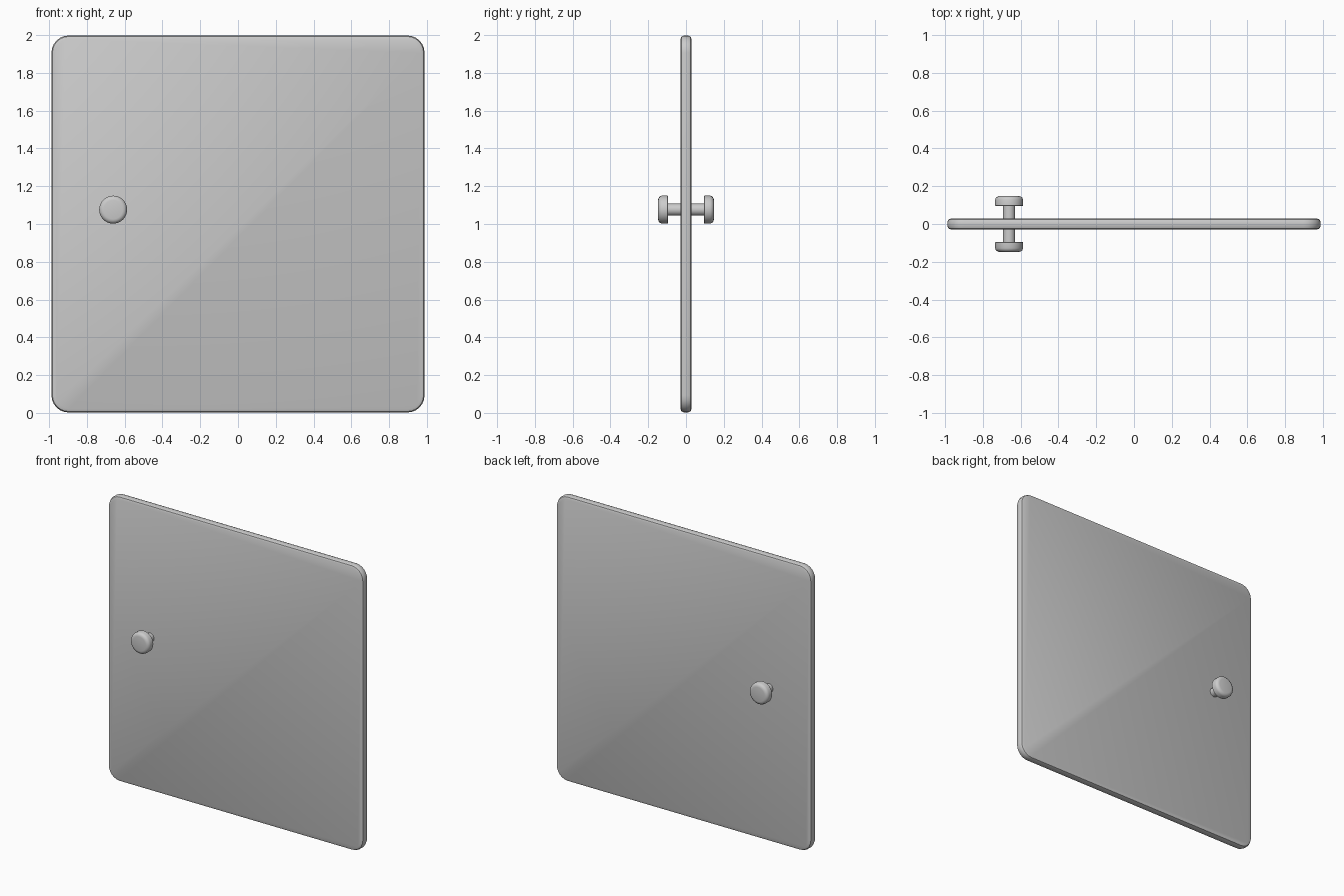
import bpy, bmesh, math

if "Cube" in bpy.data.objects:
    bpy.data.objects.remove(bpy.data.objects["Cube"])

W, H, T = 1.975, 1.995, 0.058      # panel size
KX, KZ = -0.661, 1.076             # knob position


def finish(name, bm, angle=25):
    bmesh.ops.recalc_face_normals(bm, faces=bm.faces[:])
    me = bpy.data.meshes.new(name)
    bm.to_mesh(me)
    bm.free()
    ob = bpy.data.objects.new(name, me)
    bpy.context.collection.objects.link(ob)
    bpy.ops.object.select_all(action='DESELECT')
    ob.select_set(True)
    bpy.context.view_layer.objects.active = ob
    bpy.ops.object.shade_smooth_by_angle(angle=math.radians(angle))
    return ob


# Door panel: rounded corners, then softened rim on both faces
bm = bmesh.new()
bmesh.ops.create_cube(bm, size=1)
for v in bm.verts:
    v.co = (v.co.x * W, v.co.y * T, v.co.z * H + 1.0)
corners = [e for e in bm.edges if abs(e.verts[0].co.y - e.verts[1].co.y) > 0.01]
bmesh.ops.bevel(bm, geom=corners, offset=0.09, segments=6, profile=0.5, affect='EDGES')
rim = [e for e in bm.edges if abs(e.verts[0].co.y - e.verts[1].co.y) < 0.001]
bmesh.ops.bevel(bm, geom=rim, offset=0.018, segments=2, profile=0.5, affect='EDGES')
finish("door_panel", bm)


# Knobs: lathed profile of (radius, distance from the panel centre)
profile = [(0.032, 0.0), (0.032, 0.094), (0.070, 0.094), (0.074, 0.098),
           (0.074, 0.128), (0.070, 0.139), (0.060, 0.146), (0.050, 0.148)]


def knob(name, side, n=32):
    bm = bmesh.new()
    rings = []
    for r, d in profile:
        rings.append([bm.verts.new((KX + r * math.cos(2 * math.pi * i / n), side * d,
                                    KZ + r * math.sin(2 * math.pi * i / n)))
                      for i in range(n)])
    for a, b in zip(rings, rings[1:]):
        for i in range(n):
            j = (i + 1) % n
            bm.faces.new((a[i], a[j], b[j], b[i]))
    bm.faces.new(rings[-1])
    bm.faces.new(rings[0])
    finish(name, bm, 40)


knob("front_knob", -1)
knob("back_knob", 1)
